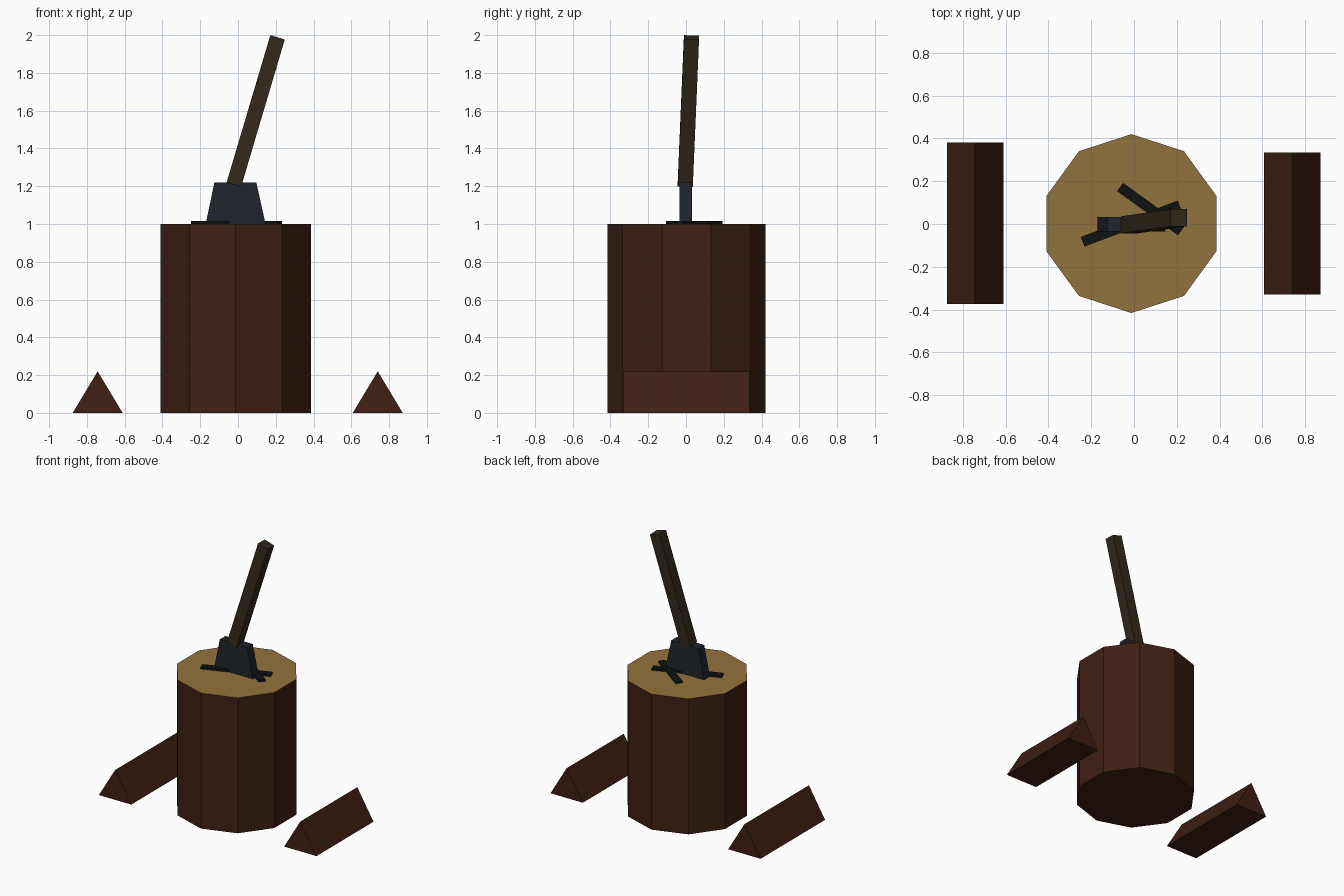
import bpy, bmesh, math
from mathutils import Vector

if "Cube" in bpy.data.objects:
    bpy.data.objects.remove(bpy.data.objects["Cube"])


def material(name, rgb):
    m = bpy.data.materials.new(name)
    m.diffuse_color = (*rgb, 1)
    m.use_nodes = True
    m.node_tree.nodes["Principled BSDF"].inputs["Base Color"].default_value = m.diffuse_color
    return m


bark = material("bark", (0.05, 0.014, 0.007))
wood = material("cut_wood", (0.29, 0.17, 0.047))
steel = material("dark_steel", (0.014, 0.017, 0.025))
grip = material("handle_wood", (0.033, 0.022, 0.011))
split = material("crack_dark", (0.005, 0.006, 0.006))


def prism(name, profile, offset, mat):
    """Extrude a planar profile along an offset vector into a closed solid."""
    bm = bmesh.new()
    face = bm.faces.new([bm.verts.new(p) for p in profile])
    ext = bmesh.ops.extrude_face_region(bm, geom=[face], use_keep_orig=True)
    verts = [v for v in ext["geom"] if isinstance(v, bmesh.types.BMVert)]
    bmesh.ops.translate(bm, verts=verts, vec=Vector(offset))
    bmesh.ops.recalc_face_normals(bm, faces=bm.faces)
    me = bpy.data.meshes.new(name)
    bm.to_mesh(me)
    bm.free()
    me.materials.append(mat)
    ob = bpy.data.objects.new(name, me)
    bpy.context.collection.objects.link(ob)
    return ob


# Ten-sided chopping block with a pale cut top
ring = [(-0.012 + 0.418 * math.cos(math.radians(90 + 36 * i)),
         0.002 + 0.418 * math.sin(math.radians(90 + 36 * i)), 0) for i in range(10)]
stump = prism("chopping_block", ring, (0, 0, 1), bark)
stump.data.materials.append(wood)
for p in stump.data.polygons:
    if p.normal.z > 0.9:
        p.material_index = 1

# Split logs lying on either side
for name, cx, y0, y1 in (("left_split_log", -0.743, -0.373, 0.38),
                         ("right_split_log", 0.74, -0.33, 0.335)):
    prism(name, [(cx - 0.132, y0, 0), (cx + 0.132, y0, 0), (cx, y0, 0.22)],
          (0, y1 - y0, 0), bark)

# Cracks across the cut top
for name, a, b in (("long_crack", (-0.24, -0.083), (0.213, 0.087)),
                   ("short_crack", (-0.065, 0.173), (0.22, -0.033))):
    a, b = Vector((*a, 0.99)), Vector((*b, 0.99))
    d = (b - a).normalized()
    side = Vector((-d.y, d.x, 0)) * 0.024
    prism(name, [a - side, b - side, b + side, a + side], (0, 0, 0.025), split)

# Axe head, tapering towards the top
prism("axe_head", [(-0.172, -0.034, 0.995), (0.147, -0.034, 0.995),
                   (0.097, -0.034, 1.22), (-0.125, -0.034, 1.22)],
      (0, 0.067, 0), steel)

# Leaning square handle
base, tip = Vector((-0.022, -0.004, 1.208)), Vector((0.209, 0.029, 1.987))
axis = (tip - base).normalized()
u = Vector((axis.z, 0, -axis.x)).normalized()
v = axis.cross(u)
h = 0.04
prism("axe_handle", [base + u * (sx * h) + v * (sy * h)
                     for sx, sy in ((-1, -1), (1, -1), (1, 1), (-1, 1))],
      tip - base, grip)
